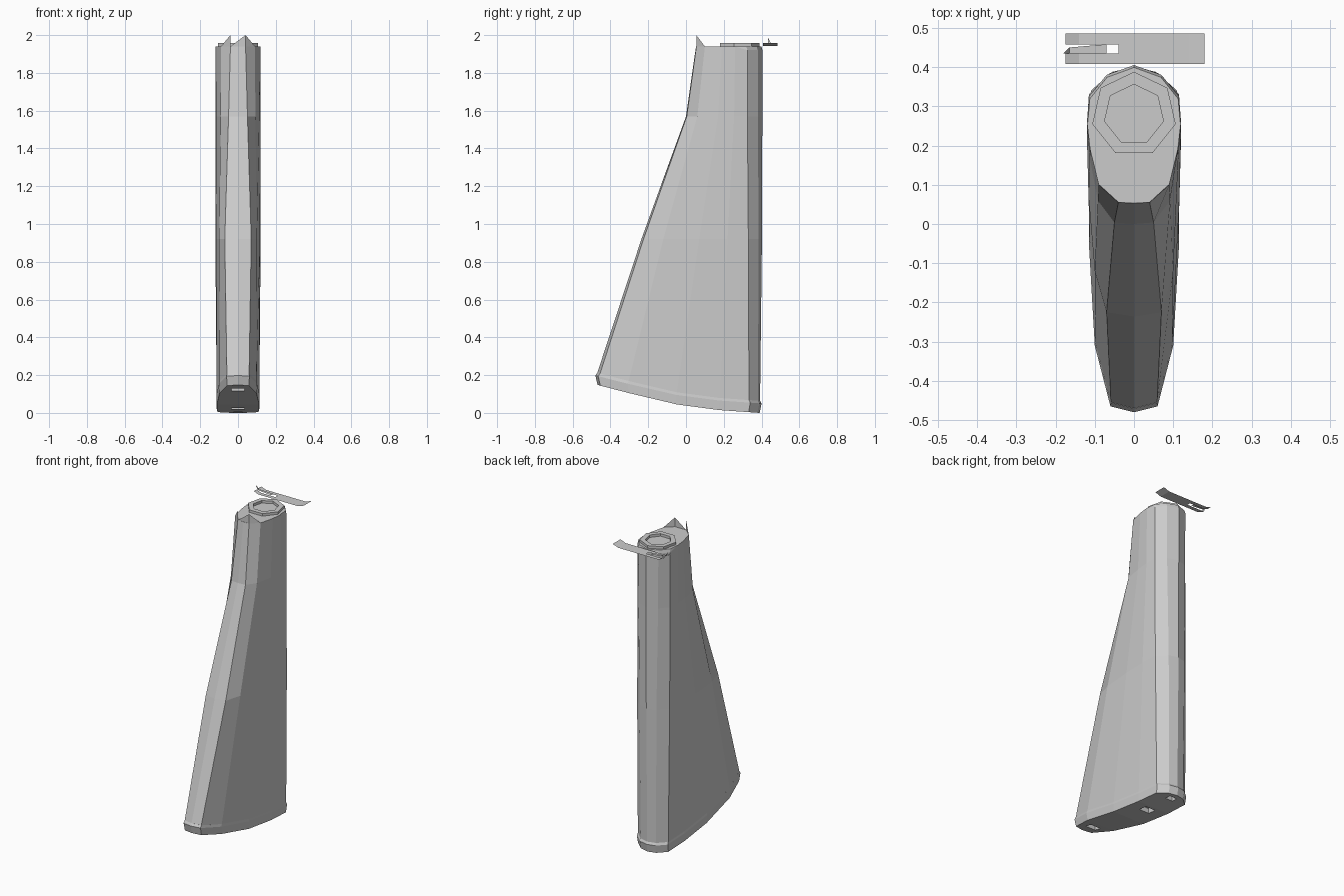
import bpy, bmesh, math

old = bpy.data.objects.get("Cube")
if old:
    bpy.data.objects.remove(old)

grey = bpy.data.materials.new("plain grey")
grey.use_nodes = True
grey.diffuse_color = (0.6, 0.6, 0.6, 1)
grey.node_tree.nodes["Principled BSDF"].inputs["Base Color"].default_value = (0.6, 0.6, 0.6, 1)


def make(name, verts, faces, solid=True):
    mesh = bpy.data.meshes.new(name)
    mesh.from_pydata(verts, [], faces)
    if solid:
        bm = bmesh.new()
        bm.from_mesh(mesh)
        bmesh.ops.recalc_face_normals(bm, faces=bm.faces)
        bm.to_mesh(mesh)
        bm.free()
    obj = bpy.data.objects.new(name, mesh)
    bpy.context.scene.collection.objects.link(obj)
    mesh.materials.append(grey)
    return obj


def loft(name, rings):
    """Skin half rings (first and last point on the centre line), mirrored in x."""
    verts, faces = [], []
    for half in rings:
        verts += half + [(-x, y, z) for x, y, z in half[-2:0:-1]]
    h = len(rings[0])
    n = 2 * h - 2
    for r in range(len(rings) - 1):
        for i in range(n):
            j = (i + 1) % n
            faces.append((r * n + i, r * n + j, r * n + n + j, r * n + n + i))
    # Caps run across the width in strips so they can follow a curve
    for base in (0, (len(rings) - 1) * n):
        for i in range(h - 1):
            strip = [i, i + 1, (n - i - 1) % n, (n - i) % n]
            faces.append([base + k for k in dict.fromkeys(strip)])
    return make(name, verts, faces)


def sole(y):
    """Height of the curved underside."""
    path = [(-0.48, 0.148), (-0.31, 0.105), (-0.05, 0.045), (0.18, 0.015), (0.4, 0.0)]
    for (a, za), (b, zb) in zip(path, path[1:]):
        if y <= b:
            return za + (zb - za) * (y - a) / (b - a)
    return 0.0


# Outlines of the stock from butt to wrist, front centre to back centre
butt = [(0, -0.48), (0.06, -0.465), (0.1, -0.31), (0.115, -0.05),
        (0.115, 0.18), (0.11, 0.34), (0.055, 0.388), (0, 0.4)]
middle = [(0, -0.236), (0.07, -0.225), (0.1, -0.12), (0.116, 0.07),
          (0.12, 0.22), (0.115, 0.33), (0.06, 0.385), (0, 0.402)]
bend = [(0, 0), (0.05, 0.004), (0.092, 0.06), (0.113, 0.17),
        (0.12, 0.255), (0.115, 0.325), (0.068, 0.38), (0, 0.404)]
wrist = [(0, 0.053), (0.04, 0.055), (0.09, 0.1), (0.112, 0.19),
         (0.12, 0.26), (0.115, 0.325), (0.07, 0.38), (0, 0.405)]


def butt_ring(scale, lift):
    return [(x * scale, y * scale, sole(y) + lift) for x, y in butt]


def level(outline, z):
    return [(x, y, z) for x, y in outline]


# Stock body
loft("stock_body", [butt_ring(0.98, 0.062), level(middle, 0.92), level(bend, 1.57),
                    [(x, y, 1.92 if y > 0.3 else 1.94) for x, y in wrist],
                    [(x * 0.98, y - 0.006 if y > 0.3 else y, 1.941) for x, y in wrist]])

# Butt plate with pockets in its underside
plate = loft("butt_plate", [butt_ring(0.975, 0), butt_ring(1.0, 0.05), butt_ring(0.98, 0.064)])
for y, w, d in ((-0.37, 0.035, 0.05), (0.12, 0.035, 0.06), (0.335, 0.025, 0.04)):
    bpy.ops.mesh.primitive_cube_add(size=1, location=(0, y, sole(y)))
    cutter = bpy.context.object
    cutter.name = "pocket_cutter"
    cutter.scale = (2 * w, d, 0.07)
    cutter.hide_render = True
    cut = plate.modifiers.new("pocket", "BOOLEAN")
    cut.operation = "DIFFERENCE"
    cut.object = cutter
    bpy.context.view_layer.update()
    bpy.context.view_layer.objects.active = plate
    bpy.ops.object.modifier_apply(modifier="pocket")
    bpy.data.objects.remove(cutter)

# Seven-sided collar on the wrist
sides = 7
verts, faces = [], []
for r, z in ((0.109, 1.935), (0.109, 1.957), (0.077, 1.957), (0.077, 1.935)):
    for i in range(sides):
        a = 2 * math.pi * i / sides
        verts.append((r * math.sin(a), 0.279 + r * math.cos(a), z))
for ring in range(4):
    for i in range(sides):
        j = (i + 1) % sides
        nxt = (ring + 1) % 4
        faces.append((ring * sides + i, ring * sides + j, nxt * sides + j, nxt * sides + i))
make("wrist_collar", verts, faces)

# Broken splinters on the front edge of the wrist
make("right_splinter", [(-0.09, 0.1, 1.94), (-0.04, 0.055, 1.94), (-0.04, 0.055, 2.0)],
     [(0, 1, 2)], False)
make("left_splinter", [(-0.04, 0.055, 1.94), (0.04, 0.055, 1.94), (0.04, 0.055, 2.0),
                       (0.09, 0.1, 1.94)], [(0, 1, 2), (1, 3, 2)], False)


# Loose bent strip behind the wrist, with a slot
def strip_z(x):
    return 1.943 + max(0, abs(x) - 0.14) * 0.35


verts, faces = [], []
xs = [-0.175, -0.14, -0.07, -0.04, 0.14, 0.18]
ys = [0.408, 0.435, 0.458, 0.485]
for y in ys:
    verts += [(x, y, strip_z(x)) for x in xs]
for row in range(3):
    for col in range(5):
        if row != 1 or col > 2:
            k = row * 6 + col
            faces.append((k, k + 1, k + 7, k + 6))
make("bent_strip", verts, faces, False)
make("strip_tongue", [(-0.165, 0.435, 1.955), (-0.07, 0.435, 1.947),
                      (-0.07, 0.458, 1.947), (-0.165, 0.45, 1.955),
                      (-0.18, 0.435, 1.985)], [(0, 1, 2, 3), (0, 3, 4)], False)
